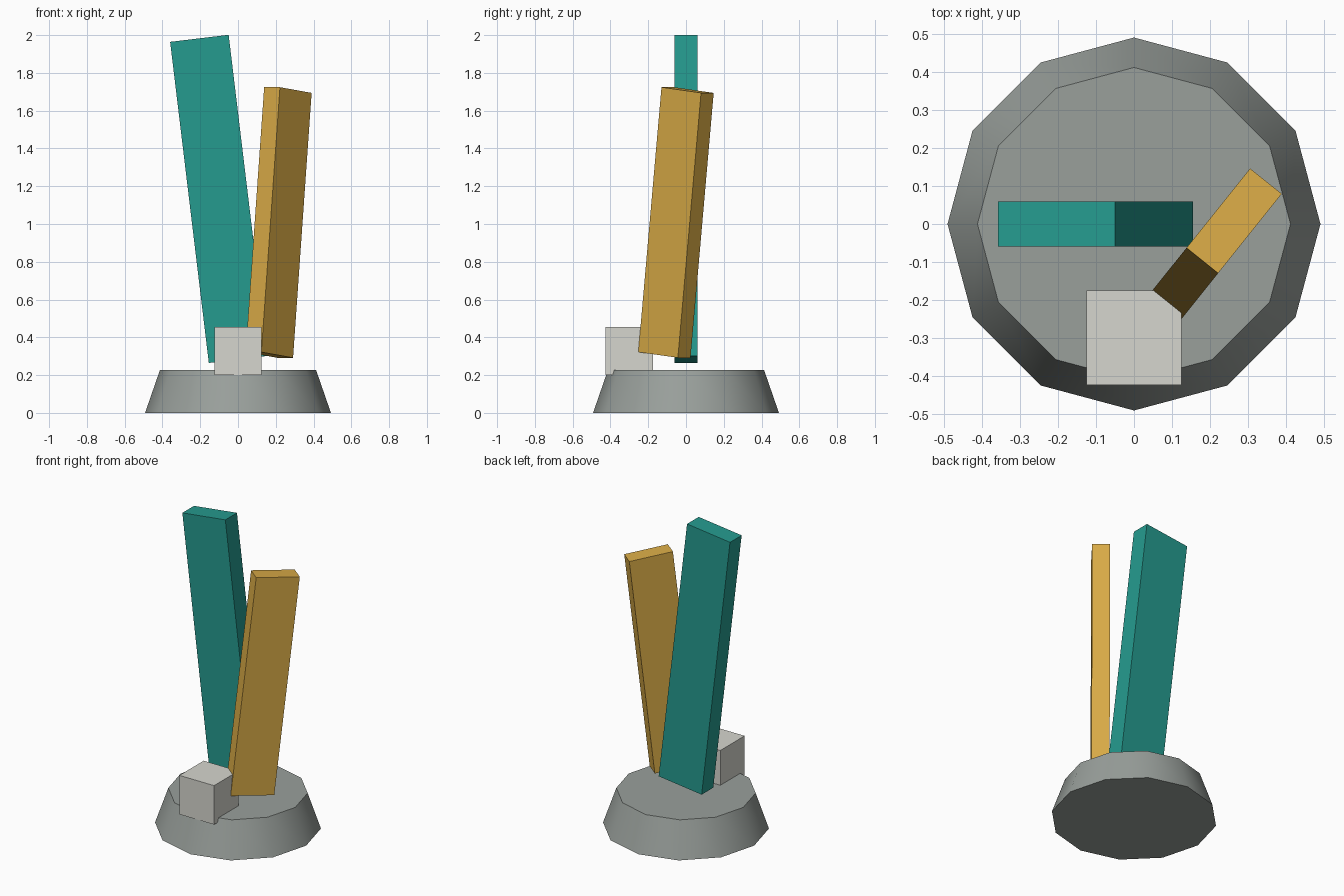
import bpy
from math import radians

default_cube = bpy.data.objects.get("Cube")
if default_cube:
    bpy.data.objects.remove(default_cube, do_unlink=True)


def make_material(name, rgb):
    mat = bpy.data.materials.new(name)
    mat.use_nodes = True
    color = (*rgb, 1.0)
    mat.diffuse_color = color
    bsdf = next(n for n in mat.node_tree.nodes if n.type == "BSDF_PRINCIPLED")
    bsdf.inputs["Base Color"].default_value = color
    return mat


def add_box(name, center, size, mat, tilt=0.0, turn=0.0):
    """Box leaned about its own y axis, then turned about z."""
    bpy.ops.mesh.primitive_cube_add(size=1, location=center)
    box = bpy.context.object
    box.name = name
    box.scale = size
    bpy.ops.object.transform_apply(location=False, rotation=False, scale=True)
    box.rotation_euler = (0, radians(tilt), radians(turn))
    box.data.materials.append(mat)
    return box


grey = make_material("stone grey", (0.32, 0.35, 0.33))
teal = make_material("teal", (0.0185, 0.328, 0.275))
ochre = make_material("ochre yellow", (0.70, 0.41, 0.063))
pale = make_material("pale grey", (0.67, 0.67, 0.62))

# Tapered twelve-sided base, smooth around the side with crisp rims
BASE_HEIGHT = 0.228
bpy.ops.mesh.primitive_cone_add(vertices=12, radius1=0.492, radius2=0.413,
                                depth=BASE_HEIGHT,
                                location=(0, 0, BASE_HEIGHT / 2))
base = bpy.context.object
base.name = "base"
base.data.materials.append(grey)
bpy.ops.object.shade_smooth_by_angle(angle=radians(40))

# Two leaning slabs hovering above the base
add_box("tall_slab", (-0.102, 0, 1.133), (0.312, 0.12, 1.712), teal, tilt=-6.87)
add_box("short_slab", (0.215, -0.053, 1.008), (0.27, 0.107, 1.411), ochre,
        tilt=6.4, turn=51.3)

# Small block sunk slightly into the front of the base
add_box("front_block", (0, -0.3, 0.328), (0.25, 0.25, 0.254), pale)
